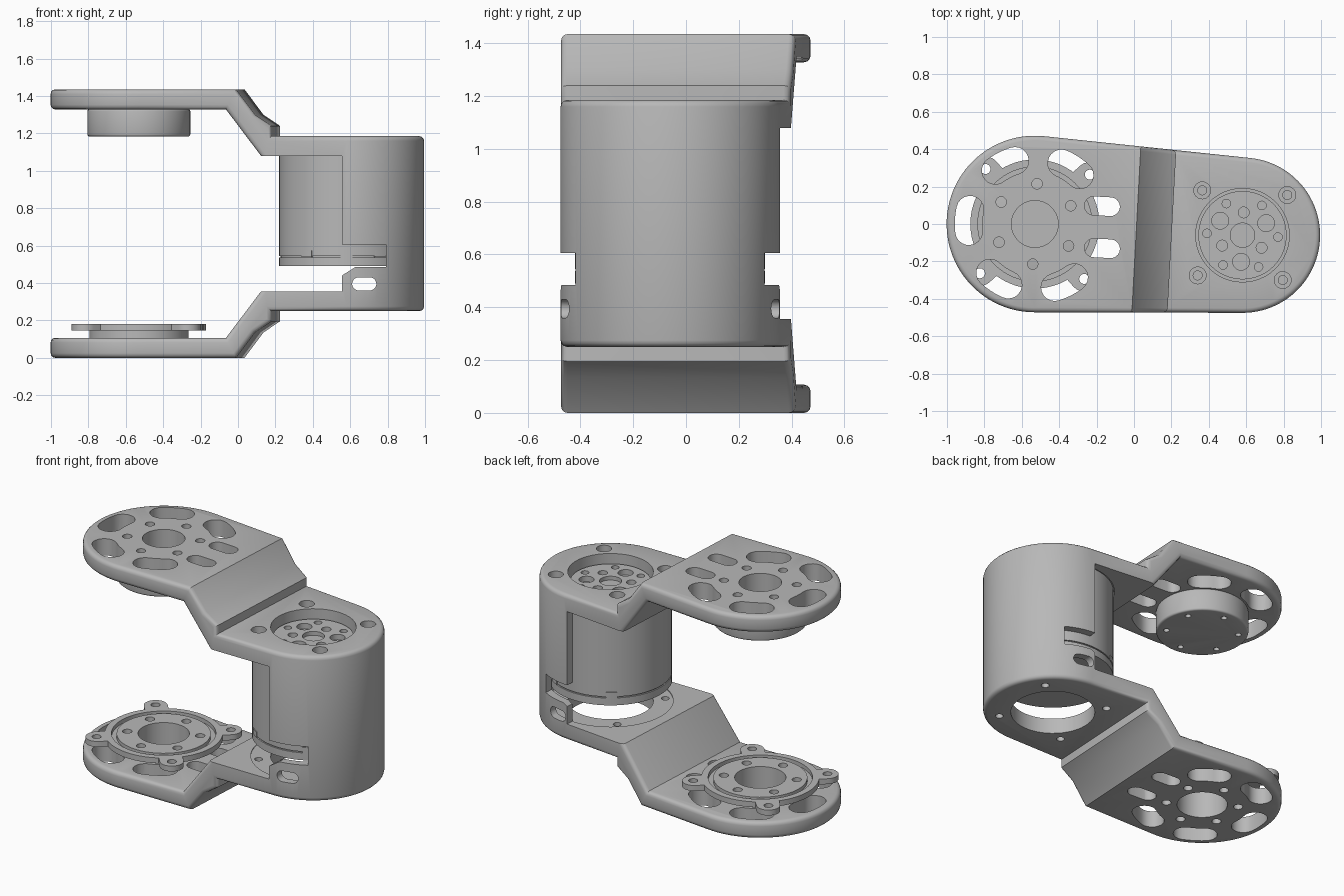
import bpy, bmesh
from math import radians, cos, sin, pi, acos, hypot, atan2
from mathutils import Matrix, Vector

cube = bpy.data.objects.get("Cube")
if cube:
    bpy.data.objects.remove(cube, do_unlink=True)

grey = bpy.data.materials.new("metal_grey")
grey.use_nodes = True
grey.diffuse_color = (0.48, 0.48, 0.48, 1)
grey.node_tree.nodes["Principled BSDF"].inputs["Base Color"].default_value = (0.48, 0.48, 0.48, 1)

HEIGHT = 1.435
JOINT = Vector((-0.53, 0))       # open joint axis
MOTOR = Vector((0.58, -0.06))    # motor axis
TILT = atan2(MOTOR.y - JOINT.y, MOTOR.x - JOINT.x)
TURN = Matrix.Rotation(TILT, 4, 'Z')


# Outlines
def arc(c, r, a0, a1, n):
    return [(c[0] + r * cos(a0 + (a1 - a0) * i / n), c[1] + r * sin(a0 + (a1 - a0) * i / n))
            for i in range(n + 1)]


def circle(c, r, n=48):
    return arc(c, r, 0, 2 * pi, n)[:-1]


def polar(c, r, a):
    return (c[0] + r * cos(a), c[1] + r * sin(a))


def stadium(c, half, r, a):
    return (arc(polar(c, half, a), r, a - pi / 2, a + pi / 2, 10)
            + arc(polar(c, -half, a), r, a + pi / 2, a + 3 * pi / 2, 10))


def kidney(c, radius, r, a, spread):
    lo, hi = a - spread, a + spread
    return (arc(c, radius + r, lo, hi, 6)[:-1]
            + arc(polar(c, radius, hi), r, hi, hi + pi, 10)
            + arc(c, radius - r, hi, lo, 6)[1:-1]
            + arc(polar(c, radius, lo), r, lo + pi, lo + 2 * pi, 10)[:-1])


# Solids
def prism(name, pts, z0, z1, matrix=None):
    bm = bmesh.new()
    face = bm.faces.new([bm.verts.new((x, y, z0)) for x, y in pts])
    new = bmesh.ops.extrude_face_region(bm, geom=[face])["geom"]
    top = [v for v in new if isinstance(v, bmesh.types.BMVert)]
    bmesh.ops.translate(bm, verts=top, vec=(0, 0, z1 - z0))
    bmesh.ops.recalc_face_normals(bm, faces=bm.faces)
    if matrix:
        bm.transform(matrix)
    mesh = bpy.data.meshes.new(name)
    bm.to_mesh(mesh)
    bm.free()
    mesh.materials.append(grey)
    obj = bpy.data.objects.new(name, mesh)
    bpy.context.scene.collection.objects.link(obj)
    return obj


def combine(obj, other, operation='DIFFERENCE'):
    mod = obj.modifiers.new("combine", 'BOOLEAN')
    mod.operation, mod.object, mod.solver = operation, other, 'EXACT'
    deps = bpy.context.evaluated_depsgraph_get()
    mesh = bpy.data.meshes.new_from_object(obj.evaluated_get(deps))
    obj.modifiers.clear()
    obj.data = mesh
    bpy.data.objects.remove(other, do_unlink=True)


def cut(obj, pts, z0, z1, matrix=None):
    combine(obj, prism("cutter", pts, z0, z1, matrix))


def round_rims(obj, size, rule):
    bm = bmesh.new()
    bm.from_mesh(obj.data)
    bm.normal_update()
    edges = [e for e in bm.edges if len(e.link_faces) == 2 and rule(e)]
    bmesh.ops.bevel(bm, geom=edges, offset=size, segments=3, profile=0.5,
                    affect='EDGES', clamp_overlap=False)
    bm.to_mesh(obj.data)
    bm.free()


SIDEWAYS = Matrix.Rotation(pi / 2, 4, 'X')   # draws an outline in x and z
SIXTHS = [TILT + i * pi / 3 for i in range(6)]
QUARTERS = [TILT + pi / 4 + i * pi / 2 for i in range(4)]

# Bracket: plan outline crossed with the cranked C-shaped side profile
R1, R2 = 0.472, 0.415
swing = acos((R1 - R2) / (MOTOR - JOINT).length)
plan = (arc(JOINT, R1, TILT + swing, TILT + 2 * pi - swing, 48)
        + arc(MOTOR, R2, TILT - swing, TILT + swing, 48))
bracket = prism("bracket", plan, -0.2, 1.7)
outer = [(1.3, 1.185), (0.204, 1.185), (0.204, 1.24), (0.115, 1.3), (0.014, HEIGHT), (-1.3, HEIGHT)]
inner = [(-1.3, 1.328), (-0.04, 1.328), (0.147, 1.08), (0.58, 1.08)]
upper = outer + inner
profile = upper + [(x, HEIGHT - z) for x, z in reversed(upper)]
combine(bracket, prism("profile", profile, -1, 1, TURN @ SIDEWAYS), 'INTERSECT')

axis = Vector((cos(TILT), sin(TILT), 0))


def is_wall(f):
    x = f.calc_center_median().x
    return abs(f.normal.z) < 0.05 and not (abs(f.normal.dot(axis)) > 0.99 and 0 < x < 0.7)


def outer_rim(e):
    walls = [is_wall(f) for f in e.link_faces]
    if walls[0] == walls[1]:
        return False
    c = e.link_faces[walls.index(False)].calc_center_median()
    return not (c.x > 0.15 and 0.3 < c.z < HEIGHT - 0.3)


round_rims(bracket, 0.025, outer_rim)

# Motor bore, mouths and service notch
cut(bracket, circle(MOTOR, 0.366, 72), 0.35, 1.085)
cut(bracket, circle(MOTOR, 0.25), -0.1, 1.6)
cut(bracket, [(0.3, 0.485), (0.79, 0.485), (0.79, 0.605), (0.3, 0.605)], -1, 1, SIDEWAYS)
cut(bracket, [(0.5, 0.405), (0.63, 0.487), (0.63, 0.52), (0.5, 0.52)], -1, 1, SIDEWAYS)
cut(bracket, stadium((0.675, 0.395), 0.03, 0.035, 0), -1, 1, SIDEWAYS)

# Motor screw holes
for a in QUARTERS:
    spot = polar(MOTOR, 0.322, a)
    cut(bracket, circle(spot, 0.024, 16), -0.1, 1.6)
    cut(bracket, circle(spot, 0.045, 24), 1.14, 1.6)

# Joint plate holes, through both arms
cut(bracket, circle(JOINT, 0.125), 0.7, 1.6)
cut(bracket, circle(JOINT, 0.15), -0.1, 0.7)
for i, a in enumerate(SIXTHS):
    cut(bracket, circle(polar(JOINT, 0.215, a + pi / 6), 0.028, 16), -0.1, 1.6)
    if i:
        cut(bracket, kidney(JOINT, 0.355, 0.073, a, radians(9.5)), -0.1, 1.6)
for y in (0.095, -0.13):
    cut(bracket, stadium((-0.17, y), 0.045, 0.05, TILT), -0.1, 1.6)


def flat_rim(e):
    return abs(e.verts[0].co.z - e.verts[1].co.z) < 0.001 and \
        any(abs(f.normal.z) < 0.1 for f in e.link_faces)


# Upper joint boss
boss = prism("upper_joint_boss", circle(JOINT, 0.275, 64), 1.183, 1.33)
round_rims(boss, 0.012, flat_rim)
cut(boss, circle(JOINT, 0.125), 1.25, 1.4)
for a in SIXTHS:
    cut(boss, circle(polar(JOINT, 0.215, a + pi / 6), 0.018, 16), 1.1, 1.24)

# Lower joint bearing: neck, eared ring with groove, central hub
bearing = prism("lower_bearing_neck", circle(JOINT, 0.265, 64), 0.1, 0.15)
ring = prism("lower_bearing_ring", circle(JOINT, 0.345, 64), 0.145, 0.18)
for a in QUARTERS:
    combine(ring, prism("ear", stadium(polar(JOINT, 0.34, a), 0.05, 0.07, a), 0.145, 0.18), 'UNION')
for a in QUARTERS:
    cut(ring, circle(polar(JOINT, 0.395, a), 0.027, 16), 0, 0.3)
cut(ring, circle(JOINT, 0.305, 64), 0.155, 0.3)
cut(ring, circle(JOINT, 0.2), 0, 0.3)
hub = prism("lower_bearing_hub", circle(JOINT, 0.275, 64), 0.148, 0.178)
for part in (bearing, hub):
    cut(part, circle(JOINT, 0.15), 0, 0.3)
    for a in SIXTHS:
        cut(part, circle(polar(JOINT, 0.215, a + pi / 6), 0.028, 16), 0, 0.3)
cut(ring, circle(JOINT, 0.26, 64), 0, 0.3)

# Motor can, seam and end cap
motor = prism("motor_can", circle(MOTOR, 0.36, 72), 0.545, 1.083)
seam = prism("motor_seam", circle(MOTOR, 0.352, 72), 0.53, 0.55)
cap = prism("motor_end_cap", circle(MOTOR, 0.36, 72), 0.49, 0.537)

# Clips on the seam
for i, deg in enumerate((234, 300, 60, 126)):
    a = radians(deg)
    prism("motor_clip", [polar(MOTOR, r, a + s) for r, s in
                         ((0.35, -0.09), (0.364, -0.09), (0.366, 0), (0.364, 0.09), (0.35, 0.09))],
          0.54, 0.575)

# Output rotor with its hole pattern
rotor = prism("motor_rotor", circle(MOTOR, 0.236, 64), 1.07, 1.125)
for i, a in enumerate(SIXTHS):
    cut(rotor, circle(polar(MOTOR, 0.19, a), 0.023, 16), 1.09, 1.2)
    big = i % 2 == 0
    cut(rotor, circle(polar(MOTOR, 0.142 if big else 0.122, a + pi / 6), 0.045 if big else 0.029, 20),
        1.09, 1.2)
cut(rotor, circle(MOTOR, 0.065, 32), 1.1, 1.2)

# Smooth round faces, crisp edges
for obj in bpy.context.scene.objects:
    if obj.type == 'MESH' and grey.name in obj.data.materials:
        bpy.ops.object.select_all(action='DESELECT')
        obj.select_set(True)
        bpy.context.view_layer.objects.active = obj
        bpy.ops.object.shade_smooth_by_angle(angle=radians(32))
